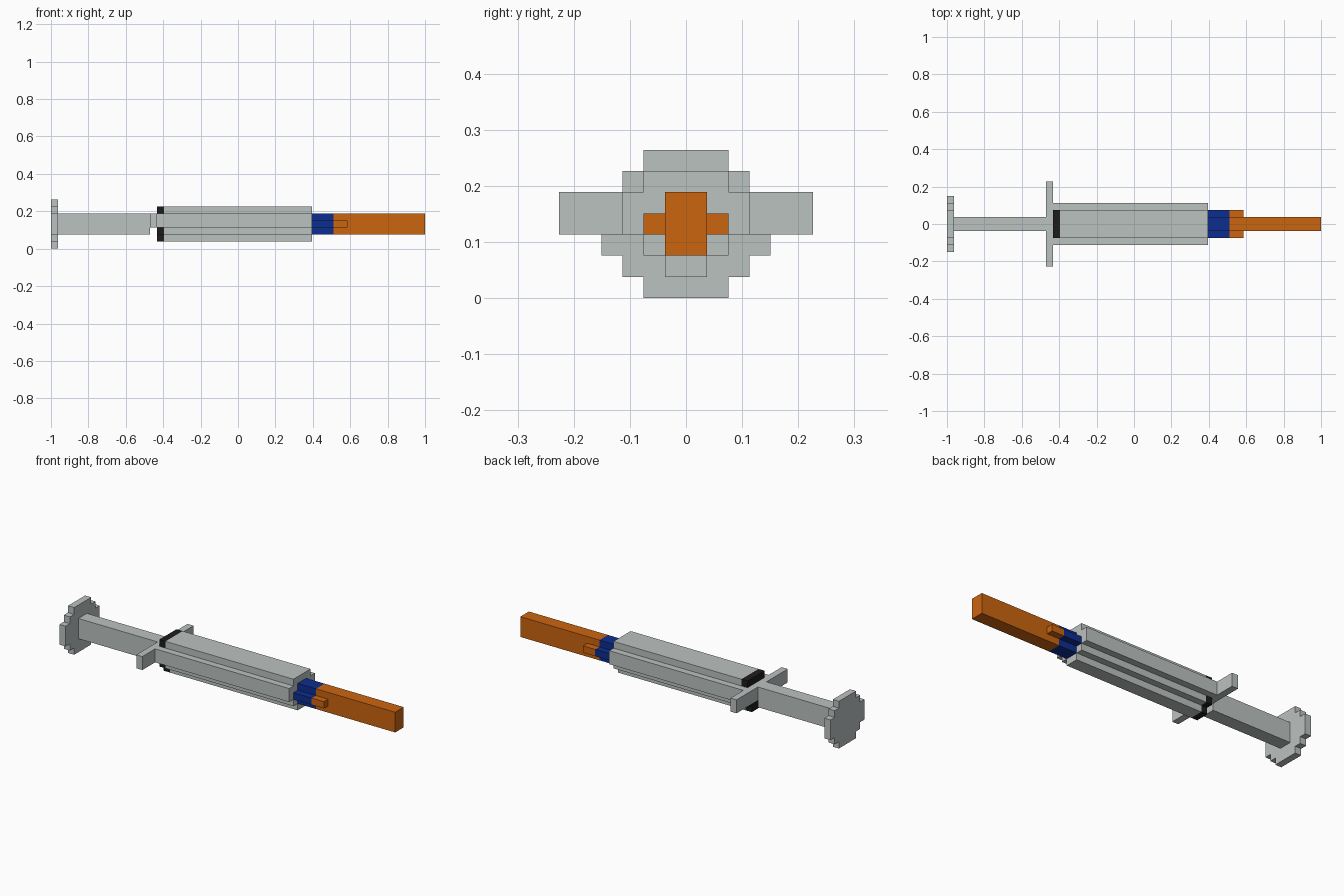
import bpy, bmesh

if "Cube" in bpy.data.objects:
    bpy.data.objects.remove(bpy.data.objects["Cube"])

U = 2 / 53  # one block; the model is 53 blocks long


def material(name, rgb):
    m = bpy.data.materials.new(name)
    m.diffuse_color = (*rgb, 1)
    m.use_nodes = True
    m.node_tree.nodes["Principled BSDF"].inputs["Base Color"].default_value = m.diffuse_color
    return m


GREY = material("pale grey", (0.50, 0.54, 0.53))
BLACK = material("black", (0.012, 0.012, 0.012))
BLUE = material("deep blue", (0.004, 0.027, 0.28))
ORANGE = material("orange", (0.60, 0.13, 0.005))


def stepped_bar(name, mat, x0, x1, rows):
    """Extrude a mirrored stepped profile along x; rows are (half width, z0, z1), low to high."""
    side = [p for w, z0, z1 in rows for p in ((w, z0), (w, z1))]
    outline = side + [(-y, z) for y, z in reversed(side)]
    bm = bmesh.new()
    face = bm.faces.new([bm.verts.new((x0 * U - 1, y * U, z * U)) for y, z in outline])
    out = bmesh.ops.extrude_face_region(bm, geom=[face], use_keep_orig=True)
    verts = [v for v in out["geom"] if isinstance(v, bmesh.types.BMVert)]
    bmesh.ops.translate(bm, verts=verts, vec=((x1 - x0) * U, 0, 0))
    bmesh.ops.recalc_face_normals(bm, faces=bm.faces)
    mesh = bpy.data.meshes.new(name)
    bm.to_mesh(mesh)
    bm.free()
    mesh.materials.append(mat)
    obj = bpy.data.objects.new(name, mesh)
    bpy.context.collection.objects.link(obj)
    return obj


# Plunger: thumb disc and rod
stepped_bar("thumb_disc", GREY, 0, 1, [(2, 0, 1), (3, 1, 2), (4, 2, 5), (3, 5, 6), (2, 6, 7)])
stepped_bar("plunger_rod", GREY, 1, 14, [(1, 2, 5)])

# Barrel with finger flange and black end seal
stepped_bar("finger_flange", GREY, 14, 15, [(6, 3, 5)])
stepped_bar("barrel_collar", GREY, 15, 16, [(3, 3, 5)])
stepped_bar("upper_seal", BLACK, 15, 16, [(2, 5, 6)])
stepped_bar("lower_seal", BLACK, 15, 16, [(1, 1, 2), (2, 2, 3)])
stepped_bar("barrel", GREY, 16, 37, [(1, 1, 2), (2, 2, 3), (3, 3, 5), (2, 5, 6)])

# Needle hub and cap, sharing a cross-shaped profile
CROSS = [(1, 2, 3), (2, 3, 4), (1, 4, 5)]
stepped_bar("needle_hub", BLUE, 37, 40, CROSS)
stepped_bar("cap_base", ORANGE, 40, 42, CROSS)
stepped_bar("needle_cap", ORANGE, 42, 53, [(1, 2, 5)])
